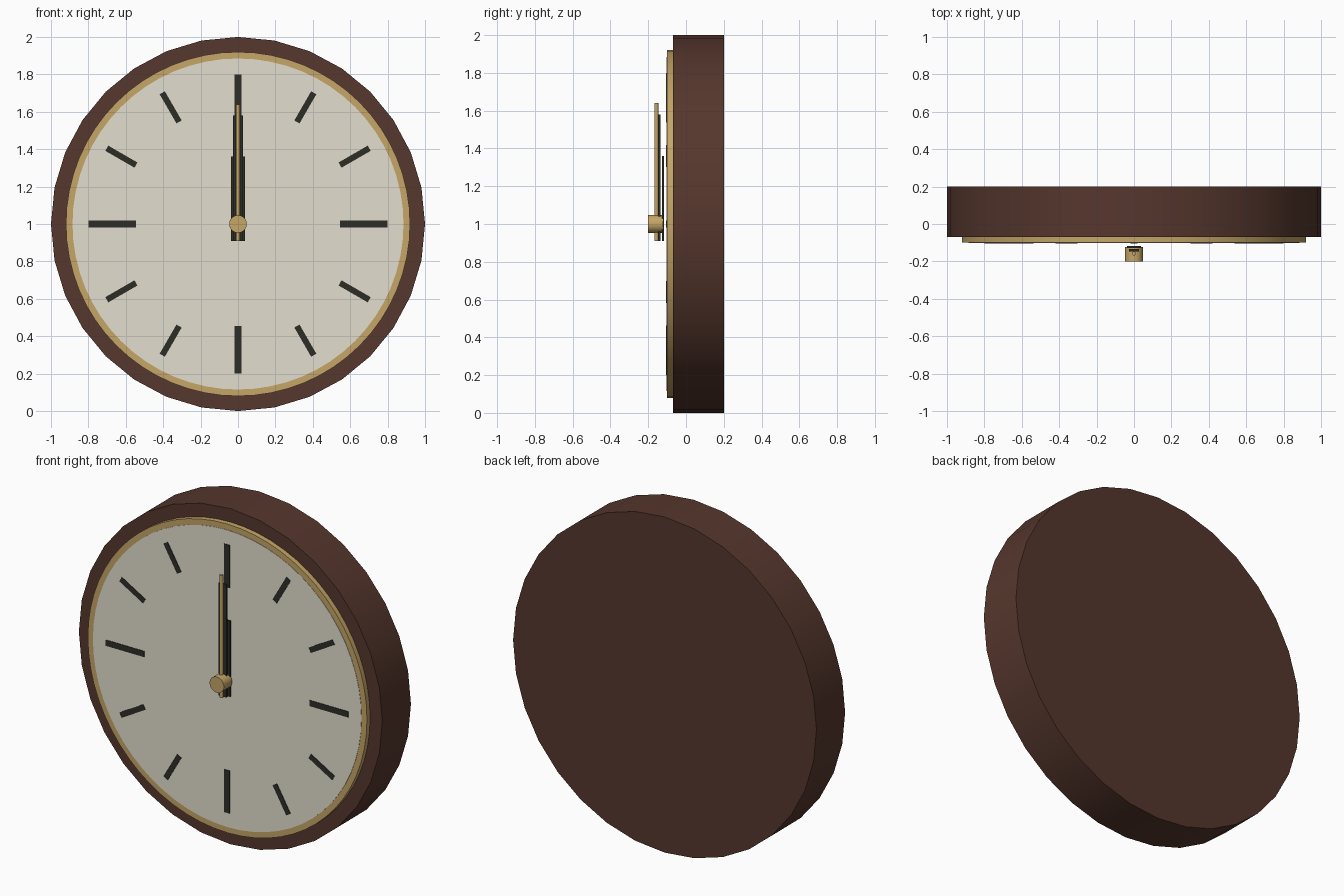
import bpy, math
from math import pi, sin, cos, radians

if "Cube" in bpy.data.objects:
    bpy.data.objects.remove(bpy.data.objects["Cube"])


def material(name, rgb):
    m = bpy.data.materials.new(name)
    m.diffuse_color = (*rgb, 1)
    m.use_nodes = True
    m.node_tree.nodes["Principled BSDF"].inputs["Base Color"].default_value = m.diffuse_color
    return m


WOOD = material("dark_wood", (0.092, 0.038, 0.026))
BRASS = material("brass", (0.56, 0.38, 0.135))
CREAM = material("cream", (0.77, 0.73, 0.62))
BLACK = material("black", (0.027, 0.027, 0.020))


def finish(ob, name, mat):
    ob.name = name
    ob.data.materials.append(mat)
    return ob


def disc(name, radius, y0, y1, sides, mat):
    """Cylinder along y, centred on the clock axis."""
    bpy.ops.mesh.primitive_cylinder_add(
        vertices=sides, radius=radius, depth=y1 - y0,
        location=(0, (y0 + y1) / 2, 1), rotation=(pi / 2, 0, 0))
    ob = finish(bpy.context.object, name, mat)
    bpy.ops.object.shade_smooth_by_angle(angle=radians(30))
    return ob


def bar(name, x, z, width, length, y0, y1, mat, angle=0):
    """Flat bar whose long side points along the clock angle."""
    bpy.ops.mesh.primitive_cube_add(
        size=1, location=(x, (y0 + y1) / 2, z), rotation=(0, angle, 0))
    ob = bpy.context.object
    ob.scale = (width, y1 - y0, length)
    return finish(ob, name, mat)


# Case, bezel and dial
disc("case", 1.0, -0.07, 0.2, 32, WOOD)
disc("bezel", 0.92, -0.10, -0.07, 64, BRASS)
disc("dial", 0.885, -0.102, -0.099, 64, CREAM)

# Hour markers: long at the quarters, short between
for h in range(12):
    a = h * pi / 6
    quarter = h % 3 == 0
    r, length, width = (0.672, 0.255, 0.035) if quarter else (0.72, 0.18, 0.032)
    bar(f"hour_marker_{h}", r * sin(a), 1 + r * cos(a), width, length,
        -0.105, -0.101, BLACK, a)

# Hands, all pointing to twelve
bar("hour_hand", 0, 1.135, 0.073, 0.45, -0.128, -0.117, BLACK)
bar("minute_hand", 0, 1.245, 0.052, 0.67, -0.146, -0.134, BLACK)
bpy.ops.mesh.primitive_cylinder_add(vertices=16, radius=0.011, depth=0.73,
                                    location=(0, -0.157, 1.275))
finish(bpy.context.object, "second_hand", BRASS)
bpy.ops.object.shade_smooth_by_angle(angle=radians(30))

# Centre pin
disc("centre_pin", 0.047, -0.2, -0.123, 32, BRASS)
